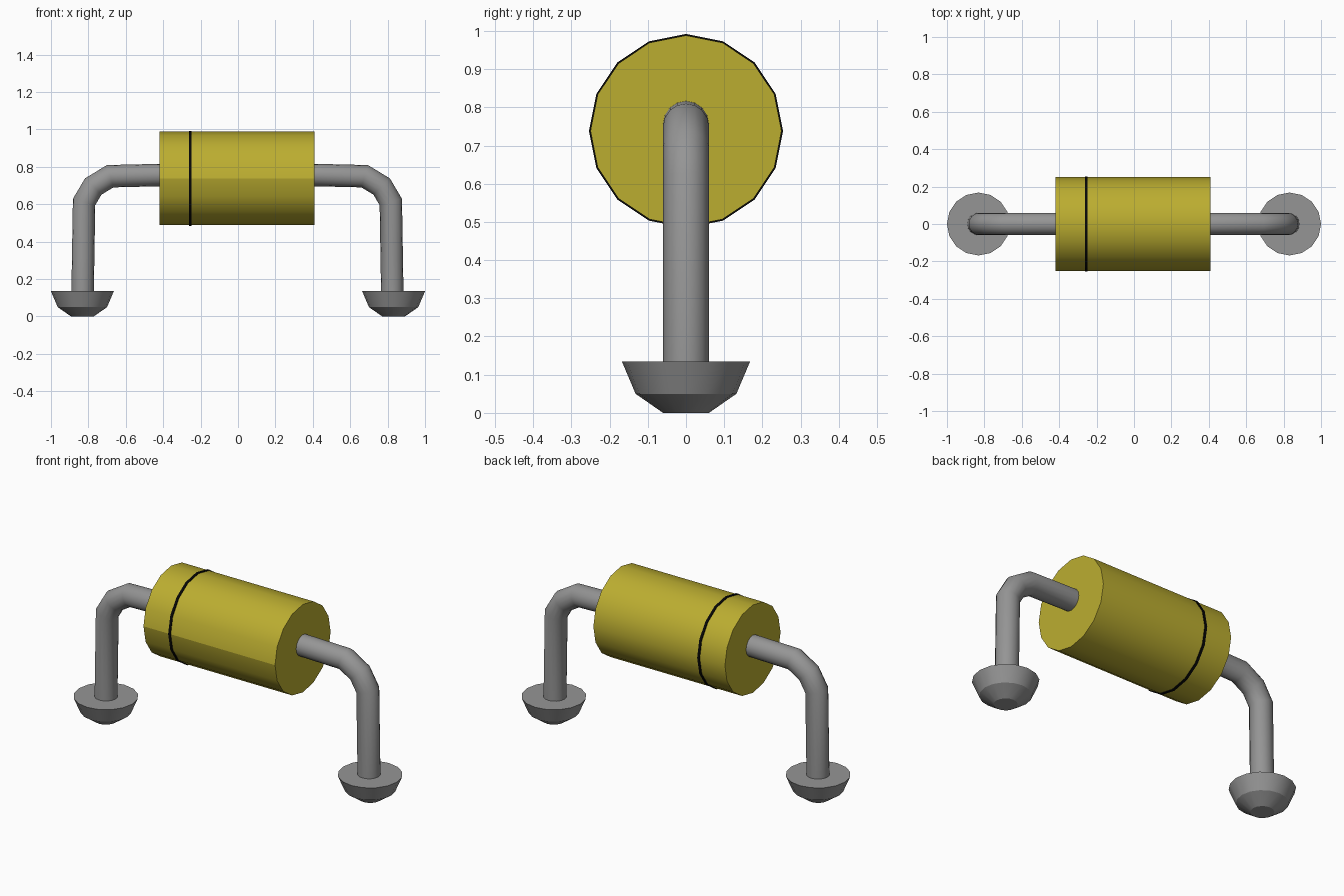
import bpy, bmesh, math
from mathutils import Vector

SIDES = 16

cube = bpy.data.objects.get("Cube")
if cube:
    bpy.data.objects.remove(cube, do_unlink=True)


def material(name, color):
    m = bpy.data.materials.new(name)
    m.use_nodes = True
    m.diffuse_color = (*color, 1)
    m.node_tree.nodes["Principled BSDF"].inputs["Base Color"].default_value = (*color, 1)
    return m


yellow = material("mustard yellow", (0.50, 0.42, 0.03))
black = material("black", (0.002, 0.002, 0.002))
grey = material("metal grey", (0.30, 0.30, 0.30))


def loft(name, rings, mat, angle=30, seam=False):
    """Skin a list of vertex rings, cap both ends and smooth the sides."""
    bm = bmesh.new()
    loops = [[bm.verts.new(p) for p in ring] for ring in rings]
    for a, b in zip(loops, loops[1:]):
        for i in range(SIDES):
            j = (i + 1) % SIDES
            bm.faces.new((a[i], a[j], b[j], b[i]))
    bm.faces.new(loops[0])
    bm.faces.new(loops[-1])
    bmesh.ops.recalc_face_normals(bm, faces=bm.faces)
    mesh = bpy.data.meshes.new(name)
    bm.to_mesh(mesh)
    bm.free()
    mesh.materials.append(mat)
    obj = bpy.data.objects.new(name, mesh)
    bpy.context.collection.objects.link(obj)
    bpy.ops.object.select_all(action='DESELECT')
    obj.select_set(True)
    bpy.context.view_layer.objects.active = obj
    bpy.ops.object.shade_smooth_by_angle(angle=math.radians(angle))
    if seam:
        # hard lengthwise edge on the front of the barrel
        front = min(v.co.y for v in mesh.vertices)
        for e in mesh.edges:
            if all(mesh.vertices[v].co.y < front + 0.001 for v in e.vertices):
                e.use_edge_sharp = True
    return obj


def ring(center, u, v, radius):
    turns = [2 * math.pi * i / SIDES for i in range(SIDES)]
    return [center + radius * (math.cos(t) * u + math.sin(t) * v) for t in turns]


X, Y, Z = Vector((1, 0, 0)), Vector((0, 1, 0)), Vector((0, 0, 1))
AXIS = 0.738


def barrel(name, x0, x1, radius, mat, seam=False):
    rings = [ring(Vector((x, 0, AXIS)), Y, Z, radius) for x in (x0, x1)]
    return loft(name, rings, mat, seam=seam)


# Body and its painted band
barrel("body", -0.42, 0.408, 0.25, yellow, seam=True)
barrel("polarity_band", -0.262, -0.248, 0.254, black)

# Bent wire leads and solder feet, one per side
WIRE = [(0.38, 0.757), (0.68, 0.75), (0.771, 0.695), (0.82, 0.612), (0.828, 0.12)]
FOOT = [(0.06, 0), (0.132, 0.05), (0.168, 0.135)]

for side, s in (("left", 1), ("right", -1)):
    pts = [Vector((s * x - 0.003, 0, z)) for x, z in WIRE]
    rings = []
    for i, p in enumerate(pts):
        before = (p - pts[i - 1]).normalized() if i else (pts[1] - p).normalized()
        after = (pts[i + 1] - p).normalized() if i < len(pts) - 1 else before
        tangent = (before + after).normalized()
        across = tangent.cross(Y) / tangent.dot(before)
        rings.append(ring(p, across, Y, 0.06))
    loft(side + "_lead", rings, grey, angle=40)
    loft(side + "_foot", [ring(Vector((s * 0.832, 0, z)), X, Y, r) for r, z in FOOT], grey)
